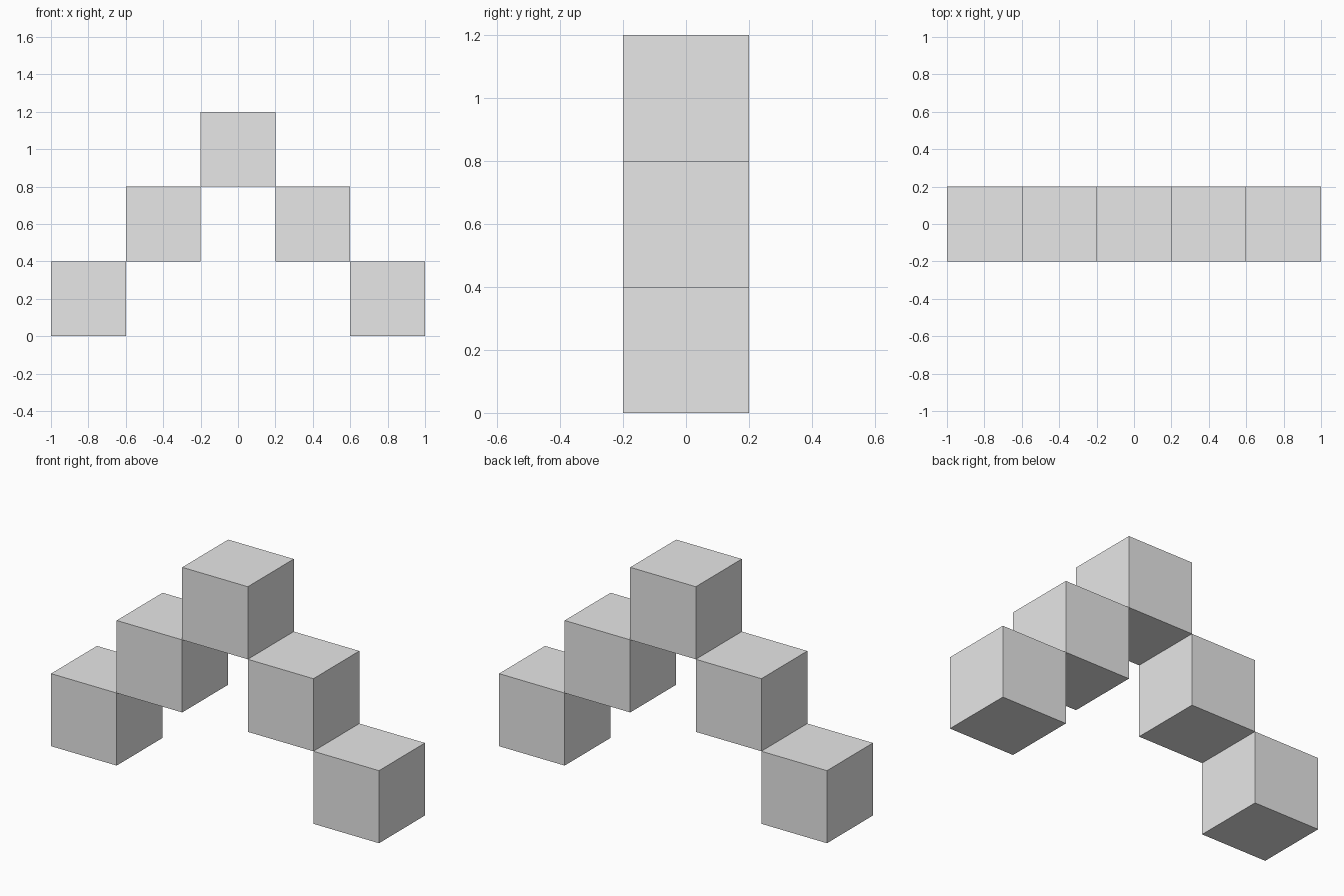
import bpy

# Remove the default cube
default = bpy.data.objects.get("Cube")
if default:
    bpy.data.objects.remove(default, do_unlink=True)

# Single flat grey
GREY = (0.8, 0.8, 0.8, 1.0)
grey = bpy.data.materials.new("light_grey")
grey.use_nodes = True
grey.diffuse_color = GREY
grey.node_tree.nodes["Principled BSDF"].inputs["Base Color"].default_value = GREY

SIZE = 0.4


def block(name, column, level):
    """Place one cube on a grid of cube-sized cells."""
    bpy.ops.mesh.primitive_cube_add(
        size=SIZE, location=(column * SIZE, 0, (level + 0.5) * SIZE))
    obj = bpy.context.object
    obj.name = name
    obj.data.materials.append(grey)


# Stepped arch: a top block with mirrored steps down each side
block("top_block", 0, 2)
for side, sign in (("left", 1), ("right", -1)):
    block(side + "_middle_block", sign, 1)
    block(side + "_base_block", sign * 2, 0)
